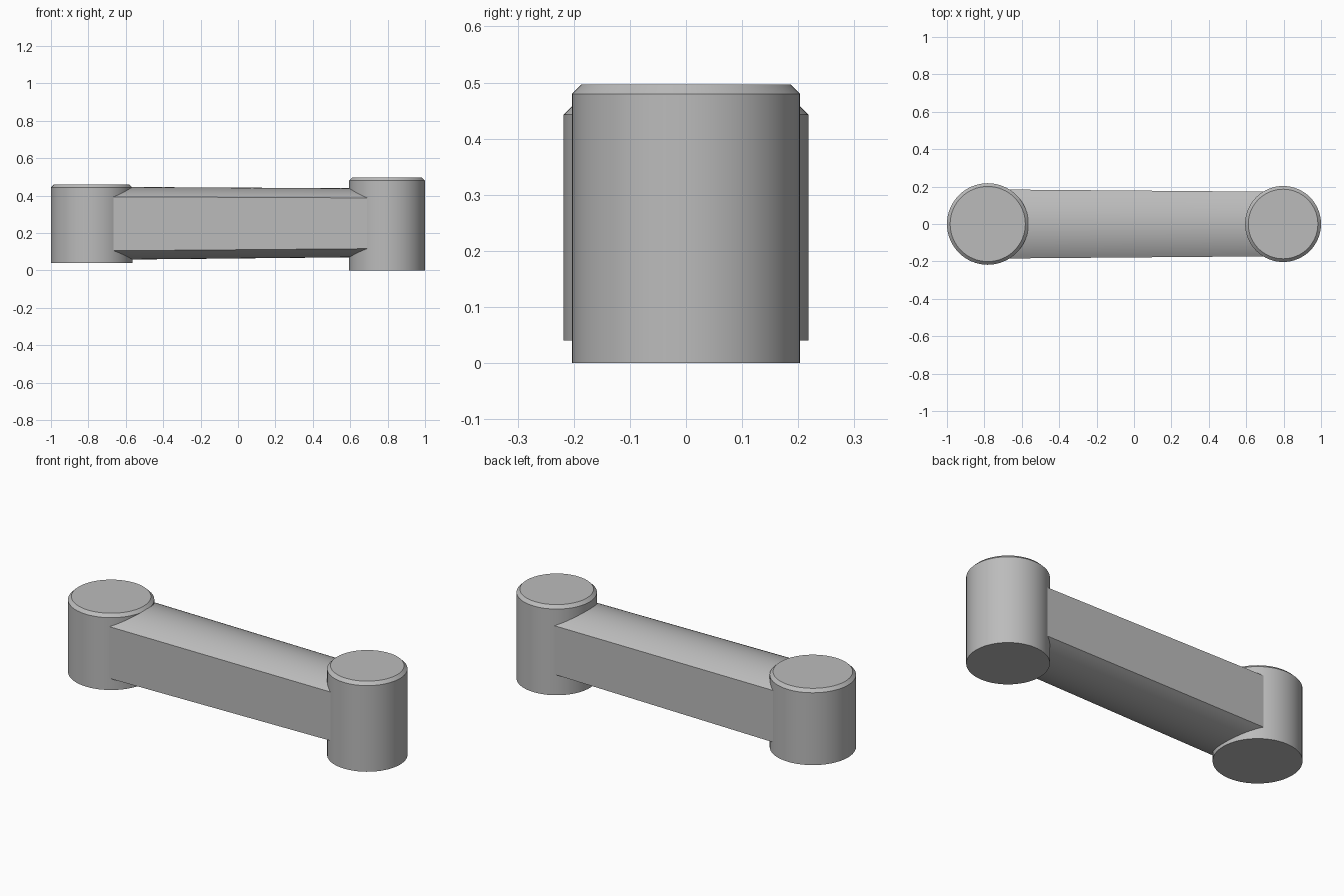
import bpy, bmesh, math

cube = bpy.data.objects.get("Cube")
if cube:
    bpy.data.objects.remove(cube, do_unlink=True)

grey = bpy.data.materials.new("plain_grey")
grey.use_nodes = True
grey.diffuse_color = (0.5, 0.5, 0.5, 1)
grey.node_tree.nodes["Principled BSDF"].inputs["Base Color"].default_value = (0.5, 0.5, 0.5, 1)


def loft(name, rings):
    """Skin a list of equal-length point rings and cap both ends."""
    bm = bmesh.new()
    rows = [[bm.verts.new(p) for p in ring] for ring in rings]
    for a, b in zip(rows, rows[1:]):
        for i in range(len(a)):
            j = (i + 1) % len(a)
            bm.faces.new((a[i], a[j], b[j], b[i]))
    bm.faces.new(rows[0])
    bm.faces.new(rows[-1])
    bmesh.ops.recalc_face_normals(bm, faces=bm.faces)
    mesh = bpy.data.meshes.new(name)
    bm.to_mesh(mesh)
    bm.free()
    mesh.materials.append(grey)
    obj = bpy.data.objects.new(name, mesh)
    bpy.context.collection.objects.link(obj)
    bpy.ops.object.select_all(action="DESELECT")
    obj.select_set(True)
    bpy.context.view_layer.objects.active = obj
    bpy.ops.object.shade_smooth_by_angle(angle=math.radians(25))
    return obj


def boss(name, x, radius, bottom, top, chamfer=0.017, sides=64):
    """Upright cylinder with a chamfered top rim."""
    def circle(r, z):
        turn = [2 * math.pi * i / sides for i in range(sides)]
        return [(x + r * math.cos(t), r * math.sin(t), z) for t in turn]
    return loft(name, [circle(radius, bottom), circle(radius, top - chamfer),
                       circle(radius - chamfer, top)])


def arm_section(x, half_width, low, side_low, side_high, high, steps=24):
    """Flat-sided section with a shallow arc above and below."""
    def arc(edge, crest, direction):
        sag = abs(crest - edge)
        r = (half_width ** 2 + sag ** 2) / (2 * sag)
        up = 1 if crest > edge else -1
        pts = []
        for i in range(steps + 1):
            y = direction * half_width * (2 * i / steps - 1)
            pts.append((x, y, crest - up * (r - math.sqrt(r * r - y * y))))
        return pts
    return arc(side_low, low, 1) + arc(side_high, high, -1)


# End bosses
boss("large_boss", -0.782, 0.218, 0.04, 0.46)
boss("small_boss", 0.797, 0.203, 0.0, 0.497)

# Tapered link arm, running into both bosses
loft("link_arm", [arm_section(-0.782, 0.185, 0.056, 0.104, 0.394, 0.447),
                  arm_section(0.797, 0.172, 0.072, 0.117, 0.387, 0.438)])
